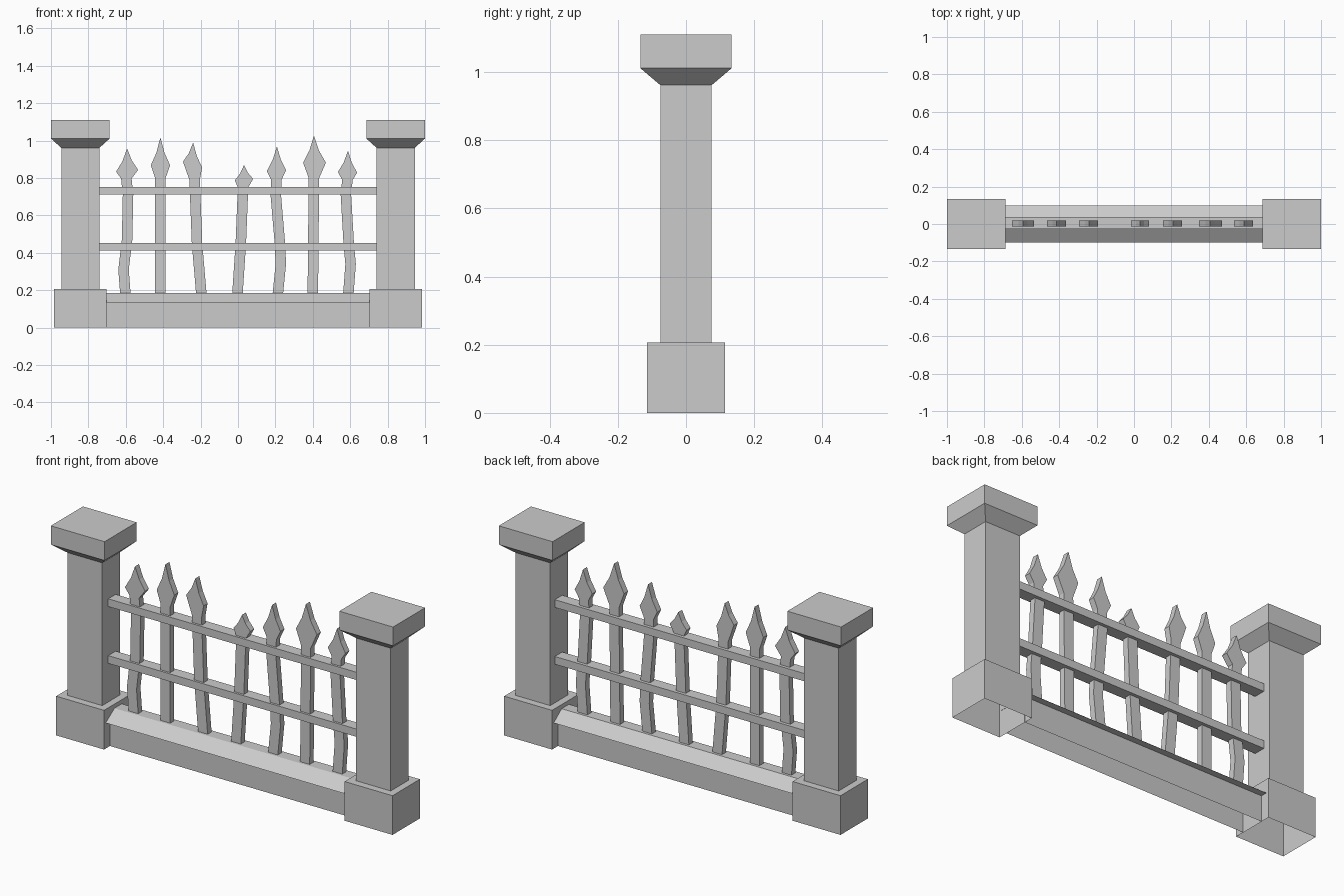
import bpy
import bmesh

cube = bpy.data.objects.get("Cube")
if cube:
    bpy.data.objects.remove(cube, do_unlink=True)

stone = bpy.data.materials.new("stone_grey")
stone.use_nodes = True
grey = (0.6, 0.6, 0.6, 1)
stone.diffuse_color = grey
stone.node_tree.nodes["Principled BSDF"].inputs["Base Color"].default_value = grey


def loft(name, rings, closed=True, cap_start=True):
    """Bridge equal-length rings of points; open profiles leave a gap."""
    bm = bmesh.new()
    loops = [[bm.verts.new(p) for p in ring] for ring in rings]
    count = len(loops[0])
    for low, high in zip(loops, loops[1:]):
        for i in range(count if closed else count - 1):
            j = (i + 1) % count
            bm.faces.new((low[i], low[j], high[j], high[i]))
    if cap_start:
        bm.faces.new(loops[0])
    bm.faces.new(loops[-1])
    bmesh.ops.recalc_face_normals(bm, faces=bm.faces)
    mesh = bpy.data.meshes.new(name)
    bm.to_mesh(mesh)
    bm.free()
    mesh.materials.append(stone)
    obj = bpy.data.objects.new(name, mesh)
    bpy.context.collection.objects.link(obj)
    return obj


def pillar(name, cx, levels):
    """Stack rectangular sections (half x, half y, z), hollow underneath."""
    signs = ((-1, -1), (1, -1), (1, 1), (-1, 1))
    loft(name, [[(cx + sx * hx, sy * hy, z) for sx, sy in signs]
                for hx, hy, z in levels], cap_start=False)


def beam(name, half_length, profile, closed=True):
    """Extrude a (y, z) profile along x."""
    loft(name, [[(x, y, z) for y, z in profile]
                for x in (-half_length, half_length)], closed)


# Stone pillars: plinth, shaft and flared cap in one shell
for side, sign in (("right", -1), ("left", 1)):
    pillar(side + "_pillar", sign * 0.843, [
        (0.14, 0.114, 0), (0.14, 0.114, 0.207),
        (0.102, 0.075, 0.207), (0.102, 0.075, 0.961),
        (0.157, 0.134, 1.011), (0.157, 0.134, 1.11)])

# Low wall, hollow underneath, with an overhanging sloped coping
beam("low_wall", 0.704, [
    (-0.065, 0), (-0.065, 0.135), (-0.1, 0.135), (-0.027, 0.185),
    (0.034, 0.185), (0.1, 0.135), (0.065, 0.135), (0.065, 0)], closed=False)

# Two horizontal rails
back, front = 0.037, -0.025
for label, z in (("lower", 0.411), ("upper", 0.711)):
    top = z + 0.041
    beam(label + "_rail", 0.742, [(front, z), (back, z), (back, top), (front, top)])


def stake(name, path, left, right, tip):
    """Flat bar along a bent path, ending in a spear head."""
    half = 0.028
    tx, tz = tip

    def flank(corner):
        # shoulder, then a slightly hollow edge toward the tip
        x, z = corner
        return [corner, (tx + (x - tx) * 0.42, z + (tz - z) * 0.45)]

    outline = [(x + half, z) for x, z in path] + flank(right) + [tip]
    outline += flank(left)[::-1] + [(x - half, z) for x, z in reversed(path)]
    loft(name, [[(x, y, z) for x, z in outline] for y in (-0.013, 0.02)])


# Bent stakes: centre path, left and right shoulder, tip
foot = 0.18
stakes = [
    ([(-0.602, foot), (-0.612, 0.31), (-0.593, 0.47), (-0.588, 0.71), (-0.597, 0.797)],
     (-0.652, 0.833), (-0.534, 0.843), (-0.593, 0.958)),
    ([(-0.415, foot), (-0.415, 0.8)],
     (-0.466, 0.868), (-0.363, 0.868), (-0.415, 1.017)),
    ([(-0.196, foot), (-0.219, 0.45), (-0.232, 0.79)],
     (-0.294, 0.887), (-0.192, 0.857), (-0.24, 0.989)),
    ([(-0.003, foot), (0.015, 0.45), (0.027, 0.75)],
     (-0.017, 0.787), (0.081, 0.795), (0.032, 0.869)),
    ([(0.213, foot), (0.229, 0.34), (0.224, 0.45), (0.202, 0.71), (0.205, 0.79)],
     (0.154, 0.837), (0.257, 0.842), (0.208, 0.969)),
    ([(0.4, foot), (0.406, 0.8)],
     (0.348, 0.882), (0.47, 0.882), (0.406, 1.026)),
    ([(0.59, foot), (0.602, 0.34), (0.592, 0.45), (0.577, 0.71), (0.585, 0.79)],
     (0.534, 0.832), (0.637, 0.828), (0.588, 0.946)),
]
for number, parts in enumerate(stakes, 1):
    stake(f"stake_{number}", *parts)
